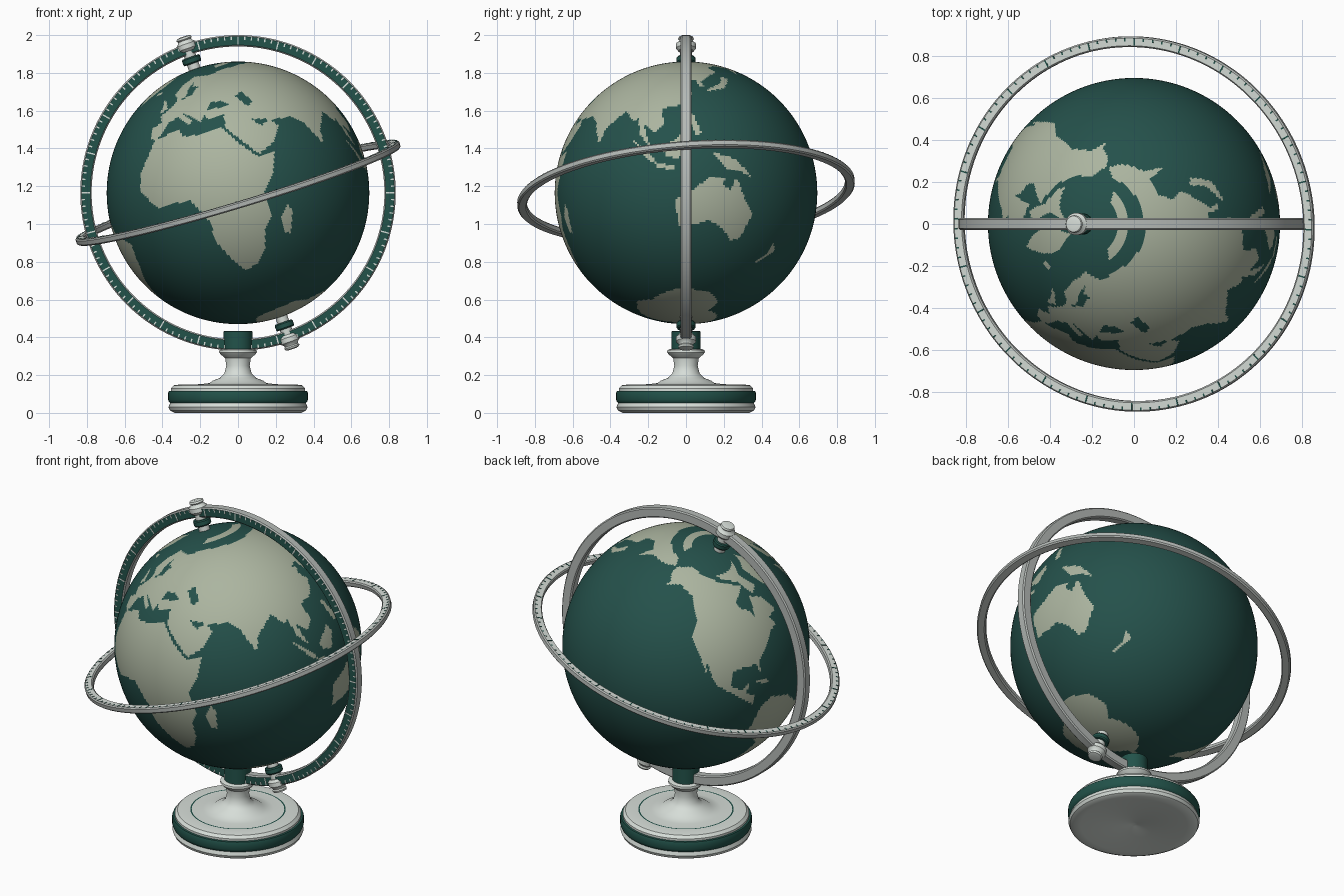
import bpy, bmesh
from math import sin, cos, pi, radians, degrees, atan2, asin
from mathutils import Matrix, Vector

default = bpy.data.objects.get("Cube")
if default:
    bpy.data.objects.remove(default)


def material(name, red, green, blue):
    mat = bpy.data.materials.new(name)
    mat.use_nodes = True
    mat.diffuse_color = (red, green, blue, 1)
    mat.node_tree.nodes["Principled BSDF"].inputs["Base Color"].default_value = (red, green, blue, 1)
    return mat


ocean = material("ocean green", .018, .082, .07)
land_tone = material("land sage", .41, .46, .35)
white = material("off white", .68, .73, .69)
silver = material("silver grey", .46, .49, .47)
trim = material("trim green", .016, .085, .068)

CENTRE = Vector((0, 0, 1.165))
TILT = radians(19.3)
FRONT_LONGITUDE = 29


def finish(name, bm, mats, matrix, smooth=True):
    """Turn a bmesh into a placed object with its materials."""
    mesh = bpy.data.meshes.new(name)
    bm.to_mesh(mesh)
    bm.free()
    for mat in mats:
        mesh.materials.append(mat)
    obj = bpy.data.objects.new(name, mesh)
    bpy.context.collection.objects.link(obj)
    obj.matrix_world = matrix
    if smooth:
        bpy.ops.object.select_all(action="DESELECT")
        obj.select_set(True)
        bpy.context.view_layer.objects.active = obj
        bpy.ops.object.shade_smooth_by_angle(angle=radians(35))
    return obj


def lathe(name, profile, mats, matrix=Matrix(), steps=64, closed=False, accents=()):
    """Revolve (radius, height) points; the segments in accents get the second material."""
    bm = bmesh.new()
    loops = []
    for i in range(steps):
        a = 2 * pi * i / steps
        loops.append([bm.verts.new((r * cos(a), r * sin(a), z)) for r, z in profile])
    count = len(profile)
    for i, here in enumerate(loops):
        after = loops[(i + 1) % steps]
        for k in range(count if closed else count - 1):
            n = (k + 1) % count
            face = bm.faces.new((here[k], after[k], after[n], here[n]))
            face.material_index = int(k in accents)
    bmesh.ops.remove_doubles(bm, verts=bm.verts, dist=.00005)
    bmesh.ops.recalc_face_normals(bm, faces=bm.faces)
    return finish(name, bm, mats, matrix)


# Outlines of land and inland water in degrees of longitude and latitude
lands, waters = [], []


def outline(group, *points):
    lons, lats = zip(*points)
    group.append((min(lons), max(lons), min(lats), max(lats), points))


def inside(group, lon, lat):
    for west, east, south, north, points in group:
        if not (west <= lon <= east and south <= lat <= north):
            continue
        hit = False
        for (ax, ay), (bx, by) in zip(points, points[1:] + points[:1]):
            if (ay > lat) != (by > lat) and lon < ax + (lat - ay) * (bx - ax) / (by - ay):
                hit = not hit
        if hit:
            return True
    return False


# Africa and Madagascar
outline(lands, (-17, 15), (-16, 22), (-10, 30), (-6, 36), (10, 37), (11, 33), (20, 31), (32, 31),
        (37, 21), (43, 12), (51, 12), (47, 4), (40, -4), (40, -15), (35, -20), (33, -27), (27, -34),
        (19, -35), (15, -27), (12, -17), (13, -8), (9, 1), (8, 4), (-4, 5), (-9, 5))
outline(lands, (49, -12), (50, -16), (47, -25), (44, -24), (44, -17))
# Europe
outline(lands, (-9, 37), (-9, 43), (-2, 44), (-4, 48), (3, 51), (8, 54), (8, 57), (5, 60), (12, 66),
        (25, 71), (41, 67), (60, 68), (60, 37), (27, 37), (26, 40), (22, 37), (19, 41), (13, 45),
        (18, 40), (16, 38), (10, 44), (3, 43), (0, 39), (-5, 36))
# Asia
outline(lands, (60, 68), (100, 66), (140, 67), (180, 69), (190, 66), (180, 62), (163, 59), (157, 51),
        (156, 59), (142, 59), (135, 54), (140, 50), (131, 43), (127, 39), (129, 35), (126, 35),
        (125, 40), (118, 39), (122, 37), (119, 35), (122, 30), (117, 23), (108, 21), (109, 12),
        (105, 9), (100, 13), (103, 2), (98, 9), (97, 17), (94, 16), (90, 22), (80, 15), (77, 8),
        (72, 21), (67, 25), (57, 26), (59, 22), (52, 16), (44, 13), (39, 21), (34, 30), (36, 38))
# Arctic strip, Britain, Iceland, Japan
outline(lands, (60, 73), (170, 73), (160, 77), (70, 77))
outline(lands, (-5, 50), (1, 51), (-2, 57), (-5, 58), (-4, 54))
outline(lands, (-23, 64), (-15, 64), (-15, 66), (-23, 66))
outline(lands, (130, 32), (140, 35), (145, 44), (141, 45), (138, 38), (131, 34))
# Sumatra, Java, Borneo, Philippines, New Guinea
outline(lands, (95, 6), (104, -2), (106, -6), (102, -4))
outline(lands, (106, -6), (114, -7), (114, -9), (106, -8))
outline(lands, (109, 1), (117, 7), (119, 3), (116, -4), (110, -3))
outline(lands, (120, 18), (122, 18), (126, 8), (123, 7))
outline(lands, (131, -1), (141, -3), (150, -10), (143, -8), (138, -8), (133, -4))
# Australia, New Zealand
outline(lands, (114, -22), (122, -18), (130, -12), (137, -12), (136, -15), (140, -17), (142, -11),
        (147, -19), (153, -26), (150, -37), (145, -39), (138, -34), (131, -31), (124, -33), (115, -34))
outline(lands, (173, -35), (178, -38), (170, -46), (167, -46), (173, -41))
# North America, Arctic islands, Greenland, Cuba
outline(lands, (-168, 66), (-156, 71), (-128, 70), (-82, 68), (-94, 60), (-92, 57), (-82, 55), (-79, 51),
        (-78, 62), (-64, 60), (-56, 52), (-66, 50), (-62, 46), (-70, 43), (-75, 38), (-81, 31),
        (-80, 25), (-83, 30), (-90, 29), (-97, 27), (-97, 20), (-91, 18), (-87, 21), (-88, 16),
        (-83, 15), (-83, 10), (-78, 8), (-85, 11), (-95, 16), (-105, 20), (-113, 31), (-110, 23),
        (-117, 33), (-124, 40), (-124, 48), (-135, 58), (-150, 60), (-162, 55), (-158, 58), (-166, 62))
outline(lands, (-120, 72), (-90, 77), (-70, 82), (-78, 74), (-62, 66), (-72, 63), (-85, 70))
outline(lands, (-60, 76), (-30, 83), (-20, 75), (-25, 70), (-43, 60), (-52, 66))
outline(lands, (-85, 22), (-77, 22), (-74, 20), (-78, 20))
# South America
outline(lands, (-78, 8), (-72, 12), (-60, 9), (-50, 1), (-35, -6), (-39, -16), (-48, -26), (-58, -37),
        (-66, -45), (-69, -53), (-74, -50), (-73, -37), (-70, -18), (-81, -5))
# Antarctica
outline(lands, (-180, -90), (-180, -79), (-150, -77), (-100, -73), (-68, -72), (-58, -63), (-62, -75),
        (-30, -78), (0, -70), (50, -67), (70, -70), (110, -66), (145, -67), (170, -72), (180, -79), (180, -90))
# Black Sea, Caspian, Baltic, Persian Gulf
outline(waters, (28, 42), (41, 41), (38, 45), (31, 46))
outline(waters, (50, 37), (54, 38), (53, 46), (47, 45))
outline(waters, (10, 54), (20, 55), (24, 59), (29, 60), (22, 61), (24, 65), (18, 61), (16, 56))
outline(waters, (48, 30), (56, 27), (51, 25))

# Globe: a fine sphere whose faces are land or ocean
bm = bmesh.new()
bmesh.ops.create_uvsphere(bm, u_segments=360, v_segments=180, radius=.695)
for face in bm.faces:
    p = face.calc_center_median().normalized()
    lat = degrees(asin(p.z))
    lon = (degrees(atan2(p.x, -p.y)) + FRONT_LONGITUDE + 180) % 360 - 180
    is_land = inside(lands, lon, lat) or inside(lands, lon + 360, lat)
    face.material_index = int(is_land and not inside(waters, lon, lat))
axis = Matrix.Translation(CENTRE) @ Matrix.Rotation(-TILT, 4, "Y")
finish("globe", bm, [ocean, land_tone], axis)


def graduated_ring(name, inner, outer, half, matrix, mats, tick_mat, count, major):
    """Flat band with an inlaid scale on its upper face."""
    edge = .007
    profile = [(inner, -half + edge), (inner, half - edge), (inner + edge, half), (outer - edge, half),
               (outer, half - edge), (outer, -half + edge), (outer - edge, -half), (inner + edge, -half)]
    lathe(name, profile, mats, matrix, steps=160, closed=True, accents=(2,))
    bm = bmesh.new()
    width = outer - inner - 2 * edge
    for i in range(count):
        length = width * (.95 if i % major == 0 else .4)
        place = (Matrix.Rotation(2 * pi * i / count, 4, "Z")
                 @ Matrix.Translation((outer - edge - length / 2, 0, half))
                 @ Matrix.Diagonal((length, .007, .003, 1)))
        bmesh.ops.create_cube(bm, size=1, matrix=place)
    finish(name + "_scale", bm, [tick_mat], matrix, smooth=False)


# Upright ring faces the front; the horizon ring leans
upright = Matrix.Translation(CENTRE) @ Matrix.Rotation(pi / 2, 4, "X")
graduated_ring("meridian_ring", .775, .835, .028, upright, [silver, trim], white, 144, 6)
lean = Vector((-.302, -.075, 1)).to_track_quat("Z", "Y").to_matrix().to_4x4()
graduated_ring("horizon_ring", .845, .895, .018, Matrix.Translation(CENTRE) @ lean,
               [silver, white], trim, 120, 5)

# Pivots at both ends of the axis
for end, turn in (("top", 0), ("bottom", pi)):
    pose = axis @ Matrix.Rotation(turn, 4, "X")
    lathe(end + "_pin", [(0, .68), (.032, .68), (.032, .8), (0, .8)], [white], pose, 32)
    lathe(end + "_collar", [(0, .725), (.045, .725), (.05, .732), (.05, .755), (.045, .762), (0, .762)],
          [trim], pose, 32)
    lathe(end + "_knob", [(0, .795), (.04, .795), (.053, .81), (.053, .835), (.04, .845), (.036, .855),
                          (.042, .862), (.038, .872), (.02, .876), (0, .874)], [white], pose, 32)

# Turned foot with a green band and an inlaid line, and the socket that grips the ring
lathe("base", [(0, .02), (.02, .012), (.3, .004), (.335, 0), (.36, .012), (.368, .03), (.36, .052),
               (.366, .06), (.37, .07), (.37, .105), (.366, .115), (.355, .117), (.355, .13), (.34, .146),
               (.31, .15), (.268, .15), (.26, .15), (.2, .152), (.15, .158), (.135, .17), (.095, .185),
               (.072, .21), (.062, .25), (.068, .29), (.09, .308), (.1, .32), (.098, .332), (.085, .338),
               (0, .338)], [white, trim], steps=96, accents=(6, 7, 8, 9, 10, 15))
lathe("socket", [(0, .335), (.076, .335), (.076, .43), (.072, .434), (0, .434)], [trim], steps=48)
